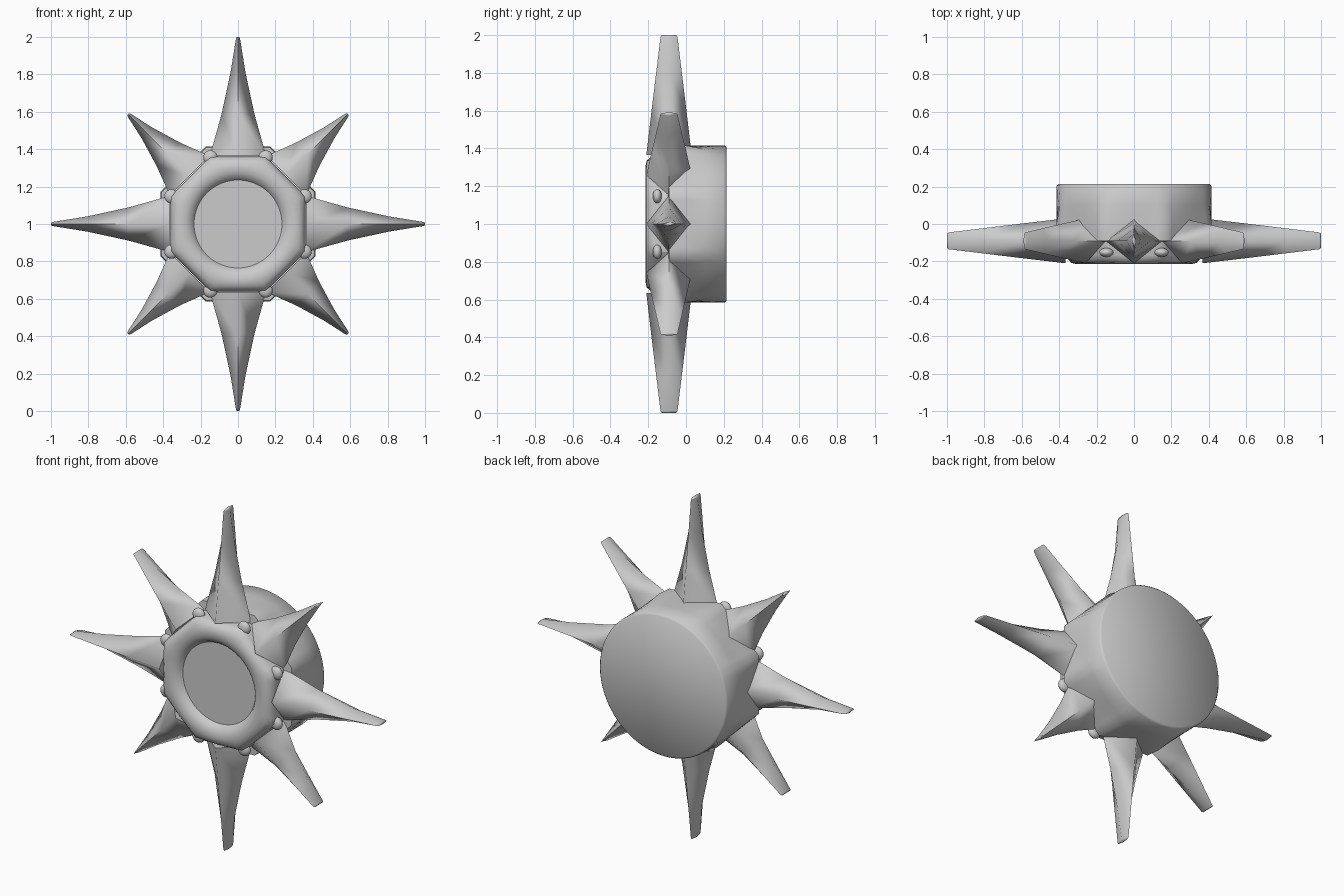
import bpy, bmesh, math
from mathutils import Matrix, Vector

cube = bpy.data.objects.get("Cube")
if cube:
    bpy.data.objects.remove(cube)

grey = bpy.data.materials.new("stone grey")
grey.use_nodes = True
COLOUR = (0.6, 0.6, 0.6, 1)
grey.diffuse_color = COLOUR
grey.node_tree.nodes["Principled BSDF"].inputs["Base Color"].default_value = COLOUR

EIGHTH = math.pi / 4


def finish(bm, name, angle):
    bmesh.ops.recalc_face_normals(bm, faces=bm.faces)
    mesh = bpy.data.meshes.new(name)
    bm.to_mesh(mesh)
    bm.free()
    mesh.materials.append(grey)
    obj = bpy.data.objects.new(name, mesh)
    bpy.context.collection.objects.link(obj)
    bpy.ops.object.select_all(action='DESELECT')
    obj.select_set(True)
    bpy.context.view_layer.objects.active = obj
    bpy.ops.object.shade_smooth_by_angle(angle=math.radians(angle))
    return obj


def loft(bm, rings):
    """Join rings of points into a closed skin with capped ends."""
    loops = [[bm.verts.new(p) for p in ring] for ring in rings]
    for a, b in zip(loops, loops[1:]):
        for i in range(len(a)):
            j = (i + 1) % len(a)
            bm.faces.new((a[i], a[j], b[j], b[i]))
    bm.faces.new(loops[0])
    bm.faces.new(loops[-1])


def hub_ring(y, radius, octagon):
    """Section around the y axis: circle at octagon=0, octagon at 1."""
    points = []
    for i in range(64):
        t = math.tau * i / 64
        off = (t + EIGHTH / 2) % EIGHTH - EIGHTH / 2
        r = radius * (1 + octagon * (1 / math.cos(off) - 1))
        points.append((r * math.cos(t), y, 1 + r * math.sin(t)))
    return points


# Drum: round at the back, octagonal behind the spikes
bm = bmesh.new()
loft(bm, [hub_ring(*s) for s in (
    (0.215, 0.405, 0), (0.205, 0.415, 0), (0.1, 0.415, 0.4),
    (0.0, 0.415, 1), (-0.09, 0.41, 1), (-0.1, 0.3, 1))])
finish(bm, "drum", 50)

# Front collar: octagonal block rolling into a round rim with a sunken middle
bm = bmesh.new()
loft(bm, [hub_ring(*s) for s in (
    (-0.05, 0.36, 1), (-0.165, 0.36, 1), (-0.19, 0.352, 0.8),
    (-0.208, 0.335, 0.4), (-0.215, 0.305, 0), (-0.21, 0.275, 0),
    (-0.197, 0.25, 0), (-0.175, 0.235, 0))])
finish(bm, "collar", 45)

# Spikes: diamond sections tapering to a narrow blade tip
for k in range(8):
    tip = 0.83 if k % 2 else 1.0
    sections = ((0, 0.15, 0.12), (0.35, 0.088, 0.094), (0.7, 0.04, 0.067),
                (0.985, 0.011, 0.045), (1, 0.006, 0.038))
    bm = bmesh.new()
    rings = []
    for t, half_width, half_depth in sections:
        r = 0.365 + (tip - 0.365) * t
        rings.append([(r, -0.09 - half_depth, 0), (r, -0.09, half_width),
                      (r, -0.09 + half_depth, 0), (r, -0.09, -half_width)])
    loft(bm, rings)
    spin = Matrix.Translation((0, 0, 1)) @ Matrix.Rotation(EIGHTH * k, 4, 'Y')
    bm.transform(spin)
    finish(bm, "spike_%d" % (k + 1), 88)

# Beads: flattened studs on the collar corners
for k in range(8):
    a = EIGHTH * (k + 0.5)
    bm = bmesh.new()
    bmesh.ops.create_uvsphere(bm, u_segments=16, v_segments=10, radius=0.04)
    bm.transform(Matrix.Translation((0.385 * math.cos(a), -0.152, 1 + 0.385 * math.sin(a)))
                 @ Matrix.Diagonal((0.95, 0.6, 0.95, 1)))
    finish(bm, "bead_%d" % (k + 1), 60)
